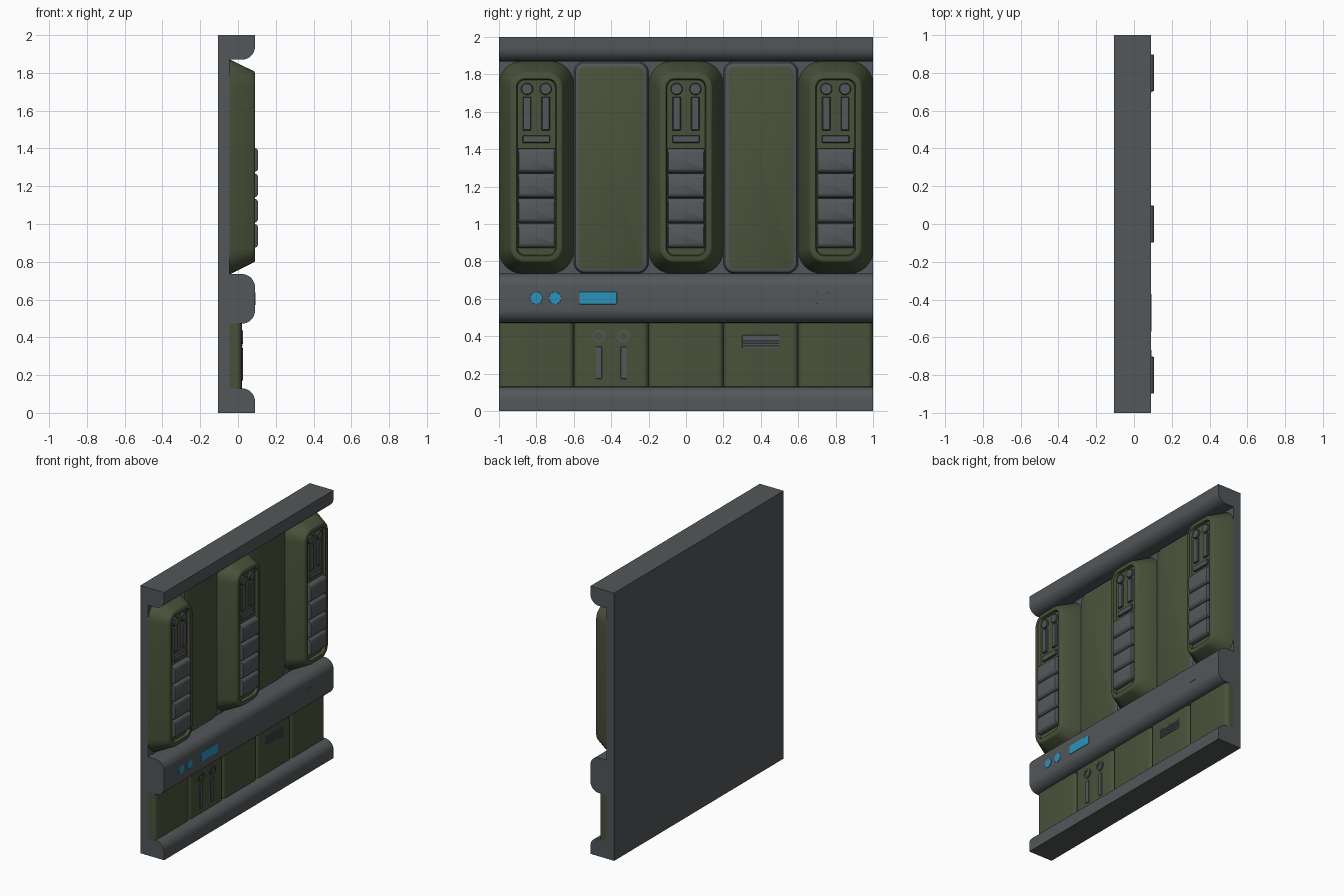
import bpy, bmesh, math

if "Cube" in bpy.data.objects:
    bpy.data.objects.remove(bpy.data.objects["Cube"])

def material(name, rgb):
    m = bpy.data.materials.new(name)
    m.diffuse_color = (*rgb, 1)
    m.use_nodes = True
    m.node_tree.nodes["Principled BSDF"].inputs["Base Color"].default_value = m.diffuse_color
    return m

GREY = material("dark grey metal", (0.085, 0.095, 0.100))
GREEN = material("olive green", (0.068, 0.083, 0.042))
BLUE = material("light blue", (0.025, 0.290, 0.480))

def finish(name, bm, mats, angle=35):
    bmesh.ops.remove_doubles(bm, verts=bm.verts, dist=1e-5)
    bmesh.ops.recalc_face_normals(bm, faces=bm.faces)
    me = bpy.data.meshes.new(name)
    bm.to_mesh(me)
    bm.free()
    for m in mats:
        me.materials.append(m)
    ob = bpy.data.objects.new(name, me)
    bpy.context.collection.objects.link(ob)
    bpy.ops.object.select_all(action='DESELECT')
    ob.select_set(True)
    bpy.context.view_layer.objects.active = ob
    bpy.ops.object.shade_smooth_by_angle(angle=math.radians(angle))
    return ob

def loft(name, y, z, layers, mats, cap=0, seg=6):
    """Stack of rounded rectangles (half y, half z, corner radius, x), capped at both ends."""
    bm = bmesh.new()
    rings = []
    for hy, hz, r, x in layers:
        ring = []
        for k, (sy, sz) in enumerate(((1, 1), (-1, 1), (-1, -1), (1, -1))):
            for i in range(seg + 1):
                a = math.pi / 2 * (k + i / seg)
                ring.append(bm.verts.new((x, y + sy * (hy - r) + r * math.cos(a),
                                          z + sz * (hz - r) + r * math.sin(a))))
        rings.append(ring)
    n = len(rings[0])
    for a, b in zip(rings, rings[1:]):
        for i in range(n):
            bm.faces.new((a[i], a[(i + 1) % n], b[(i + 1) % n], b[i]))
    bm.faces.new(rings[0])
    bm.faces.new(rings[-1]).material_index = cap
    return finish(name, bm, mats)

def plate(name, y, z, hy, hz, x0, x1, mat, r=0.004, bev=0.004):
    return loft(name, y, z, [(hy, hz, r, x0), (hy, hz, r, x1 - bev),
                             (hy - bev, hz - bev, max(r - bev, 0.0005), x1)], [mat])

def disc(name, y, z, r, x0, x1, mat, bev=0.004):
    return plate(name, y, z, r, r, x0, x1, mat, r, bev)

# Wall backing with three rounded rails, one profile extruded along y
BACK, FACE, RAIL, R = -0.107, -0.045, 0.09, 0.07
def arc(cz, a0, a1):
    return [(RAIL - R + R * math.cos(math.radians(a0 + (a1 - a0) * i / 8)),
             cz + R * math.sin(math.radians(a0 + (a1 - a0) * i / 8))) for i in range(9)]
profile = ([(BACK, 0), (RAIL, 0)] + arc(0.13 - R, 0, 90) + [(FACE, 0.13), (FACE, 0.472)]
           + arc(0.472 + R, -90, 0) + arc(0.735 - R, 0, 90) + [(FACE, 0.735), (FACE, 1.87)]
           + arc(1.87 + R, -90, 0) + [(RAIL, 2), (BACK, 2)])
bm = bmesh.new()
ends = [[bm.verts.new((x, y, z)) for x, z in profile] for y in (-1, 1)]
for e in ends:
    bm.faces.new(e)
for i in range(len(profile)):
    j = (i + 1) % len(profile)
    bm.faces.new((ends[0][i], ends[0][j], ends[1][j], ends[1][i]))
finish("wall_backing_with_rails", bm, [GREY])

# Tall tapered pods with a recess full of grey equipment
ZC = 1.3025
for y in (-0.8, 0, 0.8):
    loft("pod", y, ZC, [(0.2, 0.5675, 0.125, -0.046), (0.2, 0.5675, 0.125, -0.04),
                        (0.142, 0.509, 0.08, 0.078), (0.138, 0.505, 0.077, 0.086),
                        (0.131, 0.498, 0.07, 0.09), (0.107, 0.474, 0.045, 0.09),
                        (0.101, 0.468, 0.04, 0.07)], [GREEN])
    for i in range(4):
        loft("pod_block", y, 0.937 + 0.134 * i,
             [(0.098, 0.065, 0.004, 0.065), (0.098, 0.064, 0.004, 0.088),
              (0.098, 0.058, 0.004, 0.1), (0.094, 0.046, 0.004, 0.107)], [GREY])
    plate("pod_cross_bar", y, 1.454, 0.073, 0.02, 0.065, 0.085, GREY)
    for s in (-0.05, 0.05):
        disc("pod_button", y + s, 1.722, 0.032, 0.065, 0.085, GREY)
        plate("pod_slider", y + s, 1.59, 0.022, 0.09, 0.065, 0.085, GREY)

# Shallow upper panels: grey rounded rim, green face
for y in (-0.4, 0.4):
    loft("upper_panel", y, ZC, [(0.2, 0.5675, 0.06, -0.046), (0.2, 0.5675, 0.06, -0.04),
                                (0.192, 0.5595, 0.052, -0.028),
                                (0.171, 0.5385, 0.033, -0.02)], [GREY, GREEN], cap=1)

# Lower panels with rounded vertical edges
for i in range(5):
    y = -0.8 + 0.4 * i
    r, front = 0.03, 0.02
    section = [(FACE - 0.001, y + 0.2)]
    for s in (1, -1):
        pts = [(front - r + r * math.cos(t * math.pi / 12), y + s * (0.2 - r + r * math.sin(t * math.pi / 12)))
               for t in range(7)]
        section += pts[::-1] if s == 1 else pts
    section.append((FACE - 0.001, y - 0.2))
    bm = bmesh.new()
    ends = [[bm.verts.new((x, yy, z)) for x, yy in section] for z in (0.129, 0.473)]
    for e in ends:
        bm.faces.new(e)
    for a in range(len(section)):
        b = (a + 1) % len(section)
        bm.faces.new((ends[0][a], ends[0][b], ends[1][b], ends[1][a]))
    finish("lower_panel", bm, [GREEN])

# Rings and strips on the second lower panel
for y in (-0.466, -0.333):
    loft("lower_ring", y, 0.4, [(0.035, 0.035, 0.035, 0.015), (0.035, 0.035, 0.035, 0.027),
                                (0.023, 0.023, 0.023, 0.027), (0.023, 0.023, 0.023, 0.021)],
         [GREY, GREEN], cap=1)
    plate("lower_strip", y, 0.258, 0.016, 0.087, 0.015, 0.026, GREY, bev=0.002)

# Slatted vent on the fourth lower panel
plate("vent_base", 0.4, 0.371, 0.1, 0.035, 0.015, 0.022, GREY, bev=0.001)
for i in range(5):
    plate("vent_slat", 0.4, 0.345 + 0.013 * i, 0.098, 0.005, 0.018, 0.025, GREY, r=0.001, bev=0.001)

# Blue lights and a small cover on the middle rail
for y in (-0.8, -0.7):
    disc("round_light", y, 0.604, 0.033, 0.085, 0.093, BLUE, 0.001)
plate("display_light", -0.47, 0.604, 0.1, 0.034, 0.085, 0.093, BLUE, r=0.008, bev=0.001)
plate("small_cover", 0.73, 0.604, 0.035, 0.03, 0.085, 0.092, GREY, bev=0.001)
